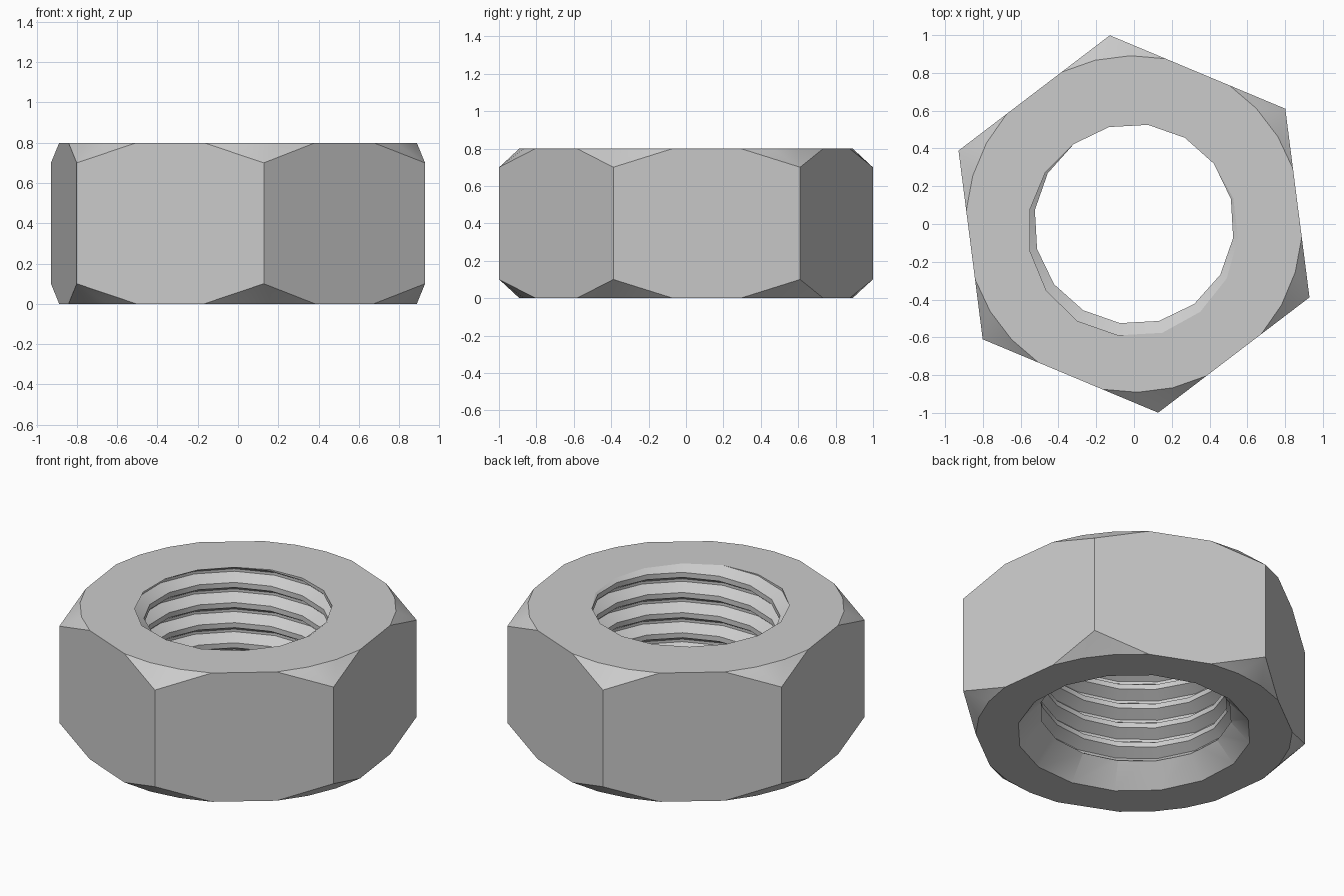
import bpy, bmesh, math

if "Cube" in bpy.data.objects:
    bpy.data.objects.remove(bpy.data.objects["Cube"], do_unlink=True)

HEIGHT, CORNER_R, CHAMFER_R, CHAMFER_Z = 0.8, 1.007, 0.891, 0.1
TURN = math.radians(97.3)                      # direction of one hex corner
CREST_R, ROOT_R, PITCH, SEGMENTS = 0.53, 0.595, 0.125, 16

steel = bpy.data.materials.new("steel_grey")
steel.use_nodes = True
colour = (0.6, 0.6, 0.6, 1)
steel.diffuse_color = colour
steel.node_tree.nodes["Principled BSDF"].inputs["Base Color"].default_value = colour


def polar(r, angle, z):
    return (r * math.cos(angle), r * math.sin(angle), z)


def finish(bm, name):
    bmesh.ops.recalc_face_normals(bm, faces=bm.faces)
    mesh = bpy.data.meshes.new(name)
    bm.to_mesh(mesh)
    bm.free()
    mesh.materials.append(steel)
    obj = bpy.data.objects.new(name, mesh)
    bpy.context.collection.objects.link(obj)
    return obj


# Hexagonal body: hull of the corners and the chamfered end faces
bm = bmesh.new()
apothem = CORNER_R * math.cos(math.pi / 6)
spread = math.pi / 6 - math.acos(apothem / CHAMFER_R)
for side in range(6):
    a = TURN + side * math.pi / 3
    for corner_z, end_z in ((CHAMFER_Z, 0), (HEIGHT - CHAMFER_Z, HEIGHT)):
        bm.verts.new(polar(CORNER_R, a, corner_z))
        for t in (-1, -1 / 3, 1 / 3, 1):
            bm.verts.new(polar(CHAMFER_R, a + t * spread, end_z))
bmesh.ops.convex_hull(bm, input=bm.verts)
bmesh.ops.dissolve_limit(bm, angle_limit=math.radians(0.5), verts=bm.verts, edges=bm.edges)
nut = finish(bm, "hex_nut")

# Thread cutter: a right-handed helical sweep that fades out near the bottom
PROFILE = ((0.008, 1), (0.047, 0), (0.078, 0), (0.117, 1))
START = math.radians(262)
TURNS = 11
rows = 4 * TURNS
bm = bmesh.new()


def thread_vert(i, k):
    z = HEIGHT + PITCH * (k // 4 - 8 + i / SEGMENTS) + PROFILE[k % 4][0]
    fade = min(1, max(0, (z - 0.1) / 0.07))
    r = CREST_R + (ROOT_R - CREST_R) * PROFILE[k % 4][1] * fade
    return bm.verts.new(polar(r, START + math.tau * i / SEGMENTS, z))


columns = [[thread_vert(i, k) for k in range(rows + (4 if i == 0 else 0))]
           for i in range(SEGMENTS)]
columns.append(columns[0][4:])                 # one turn later, one pitch higher
for left, right in zip(columns, columns[1:]):
    for k in range(rows - 1):
        bm.faces.new((left[k], right[k], right[k + 1], left[k + 1]))
for row, apex_z in ((0, -1.5), (rows - 1, 2.5)):
    apex = bm.verts.new((0, 0, apex_z))
    loop = [c[row] for c in columns] + columns[0][row:row + 4][::-1]
    for a, b in zip(loop, loop[1:]):
        bm.faces.new((a, b, apex))
thread = finish(bm, "thread_cutter")

# Countersink cutter: cone opening at the bottom
bm = bmesh.new()
rings = [[bm.verts.new(polar(r, START + math.tau * i / SEGMENTS, z)) for i in range(SEGMENTS)]
         for r, z in ((0.75, -0.1), (0.66, 0), (0.49, 0.195))]
for low, high in zip(rings, rings[1:]):
    for i in range(SEGMENTS):
        j = (i + 1) % SEGMENTS
        bm.faces.new((low[i], low[j], high[j], high[i]))
bm.faces.new(rings[0])
bm.faces.new(rings[-1])
countersink = finish(bm, "countersink_cutter")

# Cut the bore, then remove the cutters
bpy.ops.object.select_all(action="DESELECT")
bpy.context.view_layer.objects.active = nut
nut.select_set(True)
for cutter in (thread, countersink):
    cutter.hide_render = True
    mod = nut.modifiers.new(cutter.name, "BOOLEAN")
    mod.operation, mod.solver, mod.object = "DIFFERENCE", "EXACT", cutter
    bpy.ops.object.modifier_apply(modifier=mod.name)
    bpy.data.objects.remove(cutter, do_unlink=True)
bpy.ops.object.shade_smooth_by_angle(angle=math.radians(30))
